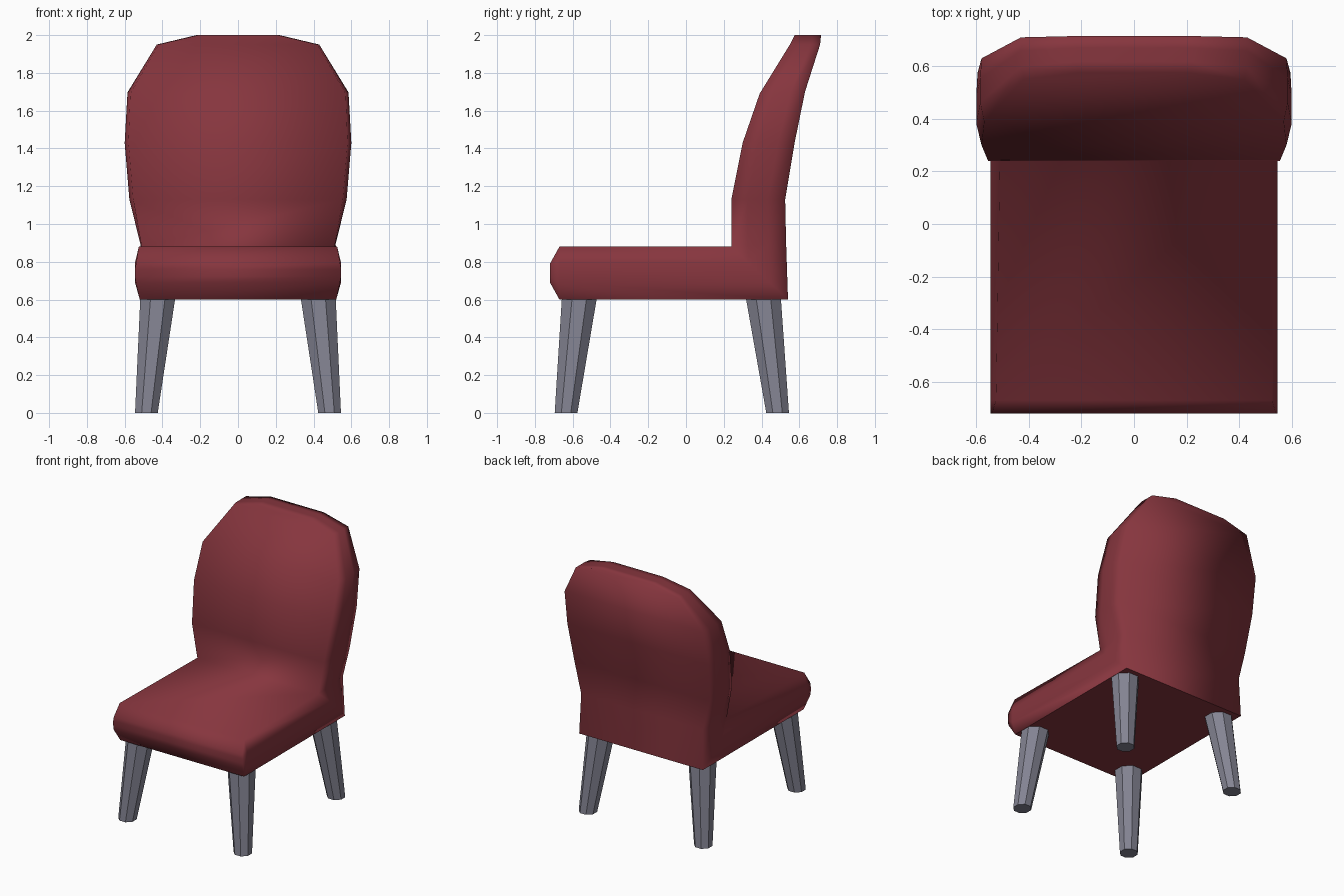
import bpy, bmesh, math
from mathutils import Vector

cube = bpy.data.objects.get("Cube")
if cube:
    bpy.data.objects.remove(cube)


def material(name, rgb):
    m = bpy.data.materials.new(name)
    m.use_nodes = True
    m.diffuse_color = (*rgb, 1)
    m.node_tree.nodes["Principled BSDF"].inputs["Base Color"].default_value = (*rgb, 1)
    return m


def add_object(name, bm, mat):
    bmesh.ops.recalc_face_normals(bm, faces=bm.faces)
    mesh = bpy.data.meshes.new(name)
    bm.to_mesh(mesh)
    bm.free()
    mesh.materials.append(mat)
    obj = bpy.data.objects.new(name, mesh)
    bpy.context.collection.objects.link(obj)
    return obj


red = material("red upholstery", (0.24, 0.036, 0.048))
grey = material("grey legs", (0.23, 0.23, 0.29))

# Upholstery: sections swept from the seat nose, round the corner, up the back.
# Each: (upper y, z, half width), (lower y, z, half width), side half width
sections = [
    ((-0.72, 0.79, 0.54), (-0.72, 0.69, 0.54), 0.545),
    ((-0.67, 0.88, 0.525), (-0.67, 0.60, 0.52), 0.545),
    ((0.24, 0.88, 0.51), (0.54, 0.60, 0.52), 0.545),
    ((0.24, 0.88, 0.51), (0.53, 0.90, 0.51), 0.515),
    ((0.24, 1.13, 0.555), (0.525, 1.13, 0.57), 0.575),
    ((0.30, 1.43, 0.58), (0.575, 1.43, 0.595), 0.60),
    ((0.39, 1.69, 0.57), (0.63, 1.70, 0.58), 0.585),
    ((0.55, 1.95, 0.42), (0.71, 1.95, 0.43), 0.43),
    ((0.575, 2.0, 0.21), (0.715, 2.0, 0.22), 0.22),
]
bm = bmesh.new()
rings = []
for (uy, uz, uw), (ly, lz, lw), side in sections:
    upper, lower = Vector((0, uy, uz)), Vector((0, ly, lz))
    half = [(uw, 0), (side, 0.3), (side, 0.68), (lw, 1)]
    outline = [(w, t) for w, t in half] + [(-w, t) for w, t in reversed(half)]
    rings.append([bm.verts.new(upper.lerp(lower, t) + Vector((w, 0, 0))) for w, t in outline])
for a, b in zip(rings, rings[1:]):
    for i in range(len(a)):
        j = (i + 1) % len(a)
        bm.faces.new((a[i], a[j], b[j], b[i]))
# End caps in strips across the width
for ring in (rings[0], rings[-1]):
    for i in range(3):
        bm.faces.new((ring[i], ring[i + 1], ring[6 - i], ring[7 - i]))
bmesh.ops.remove_doubles(bm, verts=bm.verts, dist=0.001)
bmesh.ops.recalc_face_normals(bm, faces=bm.faces)
# Soft shading everywhere except round the flat underside
for f in bm.faces:
    f.smooth = True
for f in bm.faces:
    if f.normal.z < -0.99:
        for e in f.edges:
            e.smooth = False
add_object("upholstered_seat_and_back", bm, red)

# Legs: splayed, tapered and eight-sided
SIDES = 8


def leg(name, foot, top, foot_r=0.065, top_r=0.1):
    bm = bmesh.new()
    loops = []
    for (x, y, z), r in ((foot, foot_r), (top, top_r)):
        angles = [2 * math.pi * (i + 0.5) / SIDES for i in range(SIDES)]
        loops.append([bm.verts.new((x + r * math.cos(a), y + r * math.sin(a), z)) for a in angles])
    for i in range(SIDES):
        j = (i + 1) % SIDES
        bm.faces.new((loops[0][i], loops[0][j], loops[1][j], loops[1][i]))
    for loop in loops:
        bm.faces.new(loop)
    add_object(name, bm, grey)


for side, s in (("left", 1), ("right", -1)):
    leg("front_leg_" + side, (s * 0.485, -0.635, 0), (s * 0.425, -0.565, 0.605))
    leg("back_leg_" + side, (s * 0.485, 0.485, 0), (s * 0.425, 0.41, 0.605))
